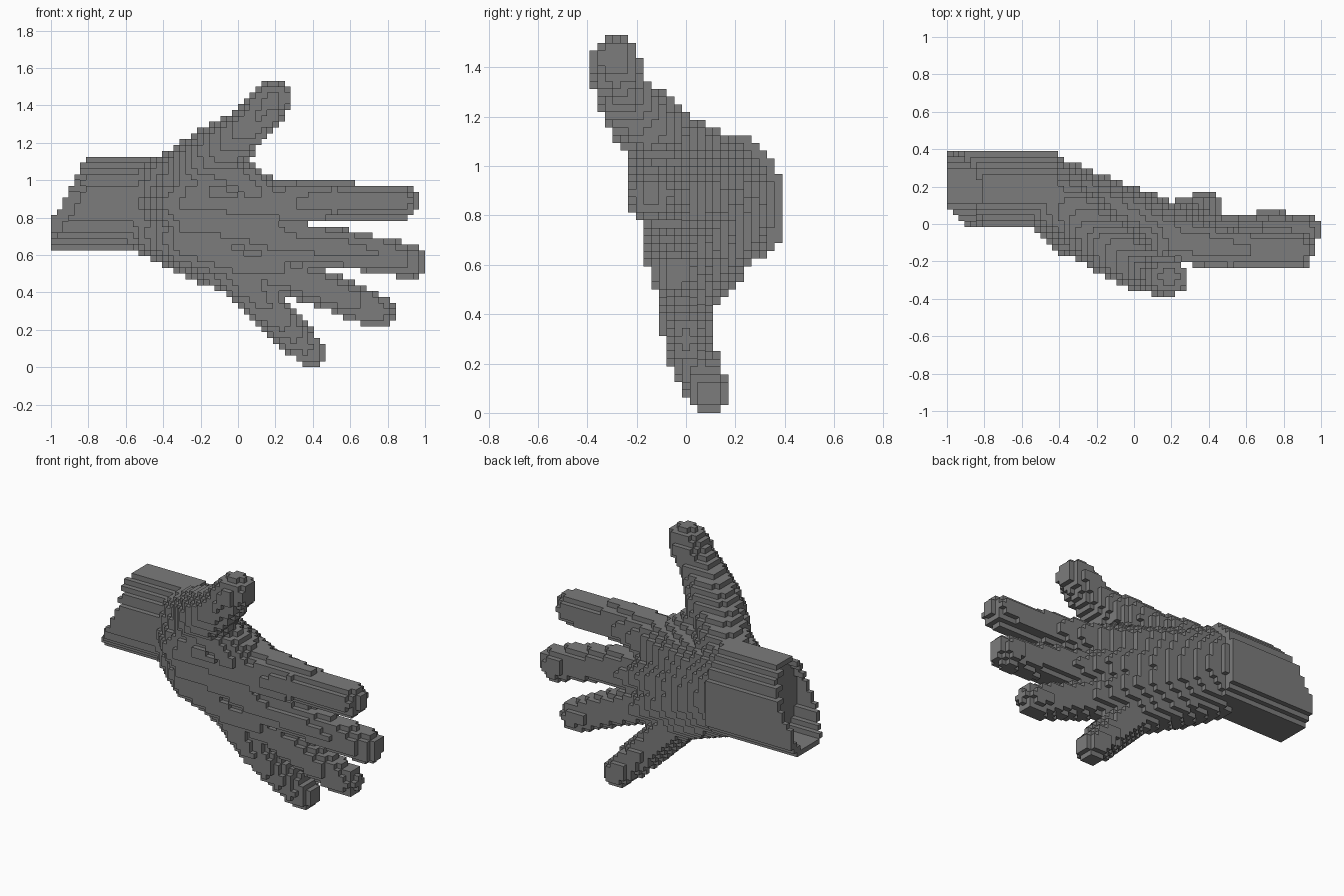
import bpy
import bmesh
import math
from mathutils import Vector

CELL = 1 / 32
SIZE = (64, 25, 49)
ORIGIN = Vector((-1, -12.5 * CELL, 0))

if "Cube" in bpy.data.objects:
    bpy.data.objects.remove(bpy.data.objects["Cube"], do_unlink=True)

skin = bpy.data.materials.new("dark_grey")
grey = (0.2, 0.2, 0.2, 1)
skin.diffuse_color = grey
skin.use_nodes = True
shader = skin.node_tree.nodes["Principled BSDF"]
shader.inputs["Base Color"].default_value = grey
shader.inputs["Roughness"].default_value = 0.9

cells = {}  # filled block -> name of the part that owns it


def fill(part, low, high, inside):
    """Fill every block in a box whose centre passes the test."""
    spans = []
    for axis in range(3):
        first = math.floor((low[axis] - ORIGIN[axis]) / CELL)
        last = math.ceil((high[axis] - ORIGIN[axis]) / CELL)
        spans.append(range(max(0, first), min(SIZE[axis], last + 1)))
    for i in spans[0]:
        for j in spans[1]:
            for k in spans[2]:
                if (i, j, k) not in cells:
                    centre = ORIGIN + Vector((i + 0.5, j + 0.5, k + 0.5)) * CELL
                    if inside(centre):
                        cells[i, j, k] = part


def limb(part, *joints, depth=1):
    """Fill a chain of tapered segments; each joint is x, y, z, radius."""
    for start, end in zip(joints, joints[1:]):
        a, b = Vector(start[:3]), Vector(end[:3])
        ra, rb = start[3], end[3]
        axis = b - a

        def inside(p):
            t = min(1, max(0, (p - a).dot(axis) / axis.length_squared))
            gap = p - a - axis * t
            gap.y /= depth
            return gap.length <= ra + (rb - ra) * t

        r = Vector((1, 1, 1)) * max(ra, rb)
        low = Vector(map(min, a, b)) - r
        high = Vector(map(max, a, b)) + r
        fill(part, low, high, inside)


def in_oval(p, shrink):
    """Cross-section of the wrist: round in front, flatter behind."""
    middle, half = (0.875, 0.255) if p.y < 0.17 else (0.825, 0.3)
    across = (p.y - 0.19) / (0.205 - shrink)
    along = (p.z - middle) / (half - shrink)
    floor = 0.63 + shrink + 0.7 * max(0, p.y + shrink - 0.31)
    return across ** 2 + along ** 2 <= 1 and p.z > floor


def in_wrist(p):
    slant = -1 + max(0, 0.55 * (p.z - 0.77)) + max(0, 0.08 - p.y)
    hollow = p.x < -0.78 and in_oval(p, 1.1 * CELL)
    return in_oval(p, 0) and slant < p.x < -0.41 and not hollow


# Wrist with a slanted, hollow end
fill("wrist", (-1, -0.02, 0.6), (-0.41, 0.4, 1.14), in_wrist)

# Palm: bones fanning from the wrist to each knuckle
for height, knuckle in (
    (0.9, (0.2, -0.07, 0.865, 0.135)),
    (0.86, (0.27, -0.04, 0.68, 0.125)),
    (0.84, (0.2, -0.01, 0.54, 0.125)),
    (0.81, (0.05, 0, 0.46, 0.115)),
):
    limb("palm", (-0.5, 0.18, height, 0.2), knuckle)

# Palm: pads below the thumb, in the middle and along the outer edge, and webbing
limb("palm", (-0.42, 0.08, 0.87, 0.15), (-0.3, -0.02, 0.87, 0.165),
     (-0.12, -0.06, 0.94, 0.165), (0.2, -0.08, 0.87, 0.13))
limb("palm", (-0.25, -0.03, 0.8, 0.15), (0.0, -0.04, 0.75, 0.13),
     (0.27, -0.05, 0.67, 0.12))
limb("palm", (-0.42, 0.09, 0.72, 0.14), (-0.28, 0, 0.67, 0.145),
     (0, -0.03, 0.56, 0.11), (0.2, -0.02, 0.53, 0.11))
limb("palm", (-0.08, -0.12, 1.06, 0.115), (0.12, -0.1, 0.91, 0.12))

# Thumb
limb("thumb", (-0.46, 0.16, 0.92, 0.18), (-0.3, 0.04, 1.01, 0.16),
     (-0.2, -0.07, 1.09, 0.15), (-0.08, -0.16, 1.175, 0.148),
     (0.05, -0.255, 1.28, 0.115), (0.19, -0.285, 1.43, 0.1))

# Fingers
limb("index_finger", (0.2, -0.08, 0.87, 0.13), (0.52, -0.135, 0.89, 0.105),
     (0.68, -0.135, 0.885, 0.095), (0.87, -0.14, 0.885, 0.095))
limb("middle_finger", (0.25, -0.05, 0.66, 0.12), (0.5, -0.07, 0.645, 0.107),
     (0.8, -0.07, 0.59, 0.095), (0.91, -0.035, 0.565, 0.095), depth=0.9)
limb("ring_finger", (0.2, -0.01, 0.52, 0.115), (0.4, -0.03, 0.44, 0.1),
     (0.6, -0.025, 0.36, 0.1), (0.75, 0, 0.295, 0.09), depth=0.82)
limb("little_finger", (0.05, 0, 0.44, 0.115), (0.2, 0.01, 0.28, 0.1),
     (0.39, 0.095, 0.075, 0.085))


def build(part):
    """Make one object from the exposed block sides of a part."""
    bm = bmesh.new()
    corners = {}

    def corner(key):
        if key not in corners:
            corners[key] = bm.verts.new(ORIGIN + Vector(key) * CELL)
        return corners[key]

    for cell, owner in cells.items():
        if owner != part:
            continue
        for axis in range(3):
            for side in (0, 1):
                beside = list(cell)
                beside[axis] += 2 * side - 1
                if tuple(beside) in cells:
                    continue
                loop = []
                for u, v in ((0, 0), (1, 0), (1, 1), (0, 1)):
                    key = list(cell)
                    key[axis] += side
                    key[(axis + 1) % 3] += u
                    key[(axis + 2) % 3] += v
                    loop.append(corner(tuple(key)))
                bm.faces.new(loop if side else loop[::-1])
    mesh = bpy.data.meshes.new(part)
    bm.to_mesh(mesh)
    bm.free()
    mesh.materials.append(skin)
    bpy.context.collection.objects.link(bpy.data.objects.new(part, mesh))


for name in dict.fromkeys(cells.values()):
    build(name)
